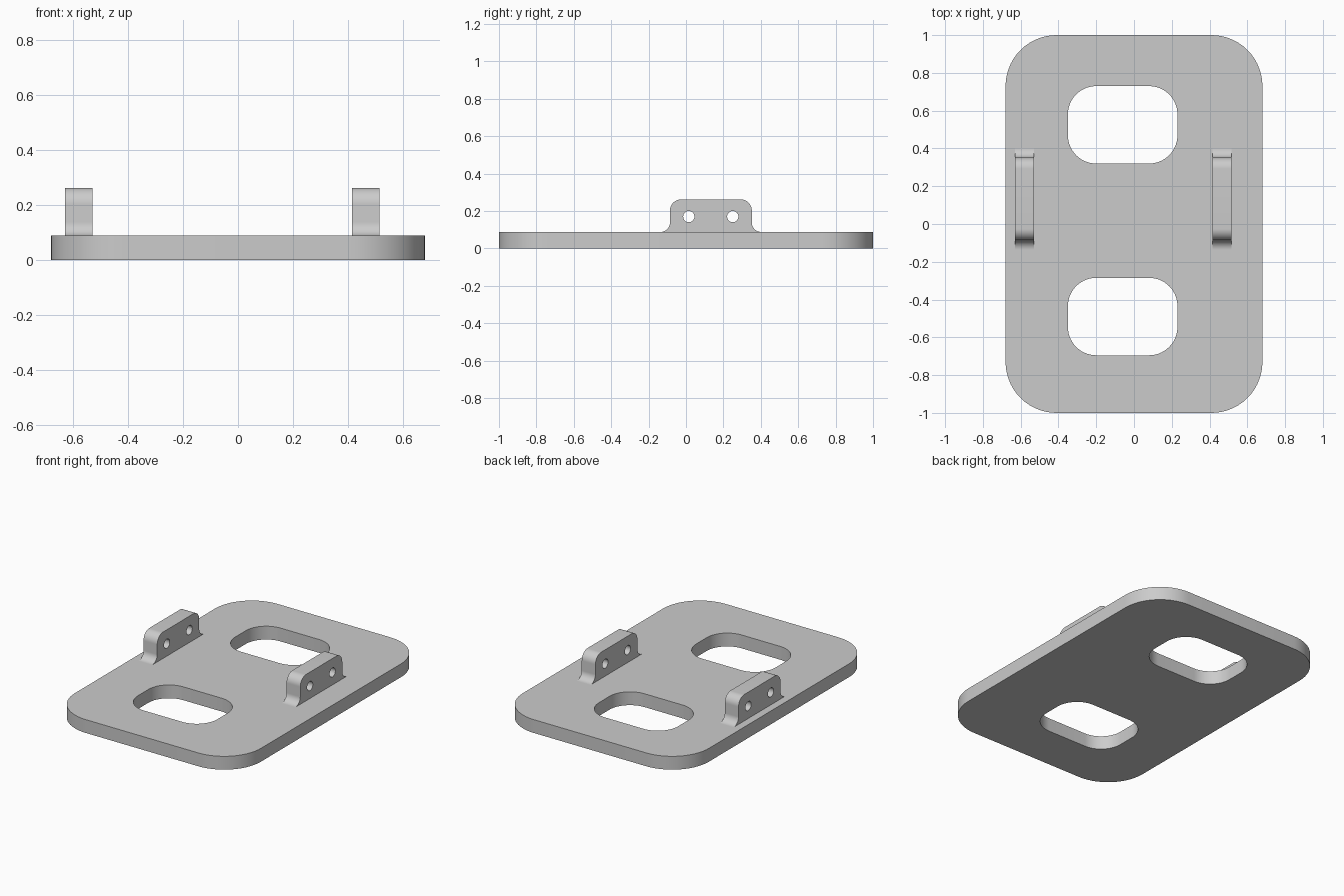
import bpy
import bmesh
from math import cos, sin, pi, radians
from mathutils import Matrix, Euler

cube = bpy.data.objects.get("Cube")
if cube:
    bpy.data.objects.remove(cube, do_unlink=True)

grey = bpy.data.materials.new("light grey")
grey.use_nodes = True
colour = (0.6, 0.6, 0.6, 1)
grey.diffuse_color = colour
grey.node_tree.nodes["Principled BSDF"].inputs["Base Color"].default_value = colour

PLATE_TOP = 0.088


def arc(cx, cy, r, start, end, steps=14):
    angles = [radians(start + (end - start) * i / steps) for i in range(steps + 1)]
    return [(cx + r * cos(a), cy + r * sin(a)) for a in angles]


def circle(cx, cy, r):
    return arc(cx, cy, r, 0, 360, 32)[:-1]


def rounded_rect(x0, x1, y0, y1, r):
    return (arc(x1 - r, y1 - r, r, 0, 90) + arc(x0 + r, y1 - r, r, 90, 180)
            + arc(x0 + r, y0 + r, r, 180, 270) + arc(x1 - r, y0 + r, r, 270, 360))


def extruded(name, outlines, thickness, matrix):
    """Solid from an outer outline followed by its hole outlines."""
    curve = bpy.data.curves.new(name + "_profile", "CURVE")
    curve.dimensions = "2D"
    curve.fill_mode = "BOTH"
    curve.extrude = thickness / 2
    for outline in outlines:
        spline = curve.splines.new("POLY")
        spline.points.add(len(outline) - 1)
        for point, (x, y) in zip(spline.points, outline):
            point.co = (x, y, 0, 1)
        spline.use_cyclic_u = True
    helper = bpy.data.objects.new(name + "_profile", curve)
    bpy.context.collection.objects.link(helper)
    bpy.context.view_layer.update()
    graph = bpy.context.evaluated_depsgraph_get()
    mesh = bpy.data.meshes.new_from_object(helper.evaluated_get(graph))
    bpy.data.objects.remove(helper, do_unlink=True)
    bpy.data.curves.remove(curve)

    # Weld caps to walls and place the solid
    bm = bmesh.new()
    bm.from_mesh(mesh)
    bmesh.ops.remove_doubles(bm, verts=bm.verts, dist=1e-5)
    bmesh.ops.transform(bm, matrix=matrix, verts=bm.verts)
    bmesh.ops.recalc_face_normals(bm, faces=bm.faces)
    bm.to_mesh(mesh)
    bm.free()
    mesh.materials.clear()
    mesh.materials.append(grey)
    obj = bpy.data.objects.new(name, mesh)
    bpy.context.collection.objects.link(obj)
    bpy.ops.object.select_all(action="DESELECT")
    obj.select_set(True)
    bpy.context.view_layer.objects.active = obj
    bpy.ops.object.shade_smooth_by_angle(angle=radians(30))
    return obj


# Base plate with two rounded windows
extruded("base_plate",
         [rounded_rect(-0.68, 0.68, -1, 1, 0.27),
          rounded_rect(-0.35, 0.23, 0.32, 0.73, 0.15),
          rounded_rect(-0.35, 0.23, -0.695, -0.285, 0.15)],
         PLATE_TOP, Matrix.Translation((0, 0, PLATE_TOP / 2)))

# Upright lugs with flared feet, rounded tops and two bolt holes
front, back, top = -0.086, 0.352, 0.262
foot, round_top = 0.05, 0.06
foot_z = PLATE_TOP + foot
lug = (arc(back + foot, foot_z, foot, 270, 180)
       + arc(back - round_top, top - round_top, round_top, 0, 90)
       + arc(front + round_top, top - round_top, round_top, 90, 180)
       + arc(front - foot, foot_z, foot, 0, -90))
holes = [circle(y, 0.17, 0.03) for y in (0.015, 0.25)]
upright = Euler((pi / 2, 0, pi / 2)).to_matrix().to_4x4()
for name, x in (("right_lug", -0.58), ("left_lug", 0.465)):
    extruded(name, [lug] + holes, 0.1, Matrix.Translation((x, 0, 0)) @ upright)
